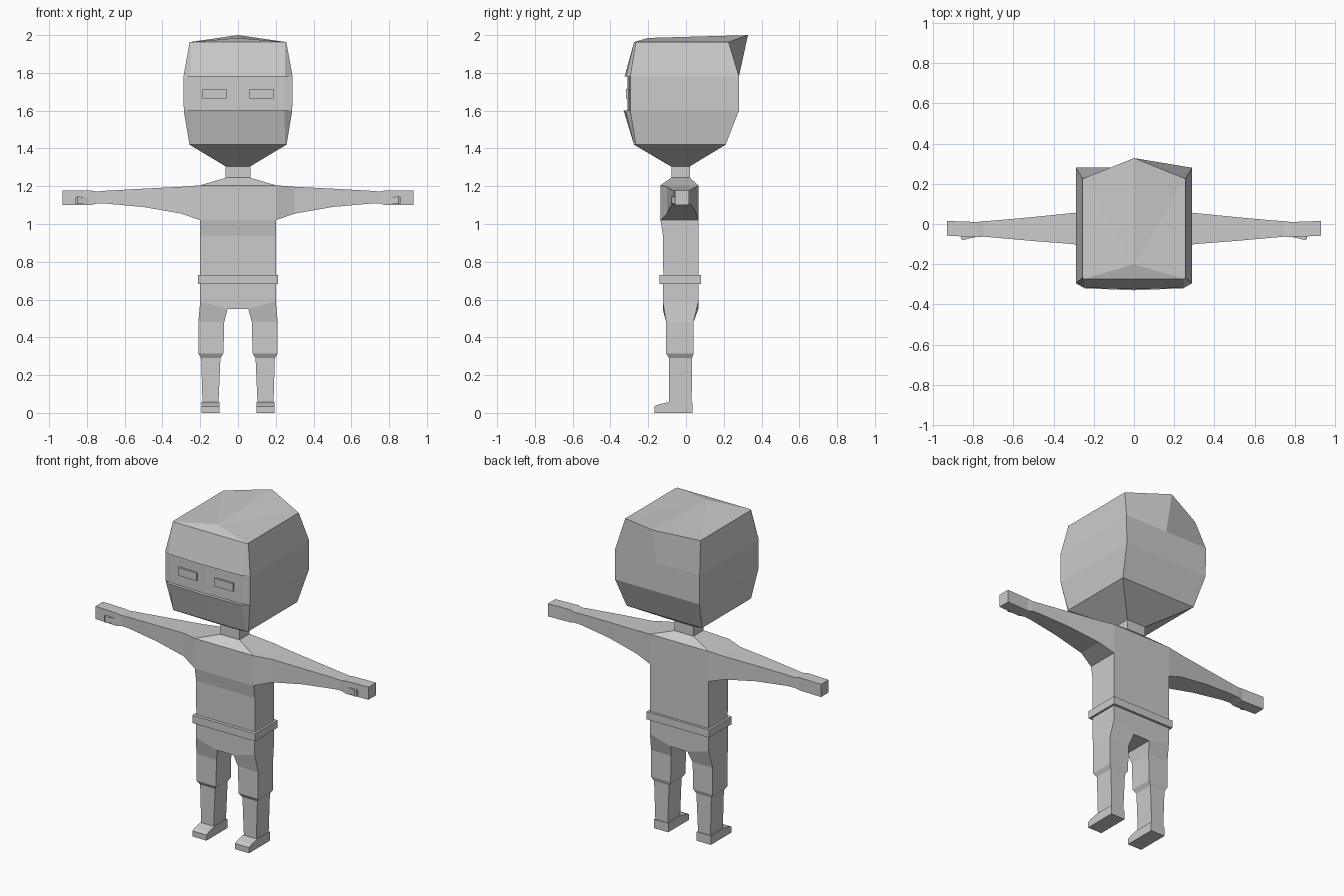
import bpy
import bmesh

default = bpy.data.objects.get("Cube")
if default:
    bpy.data.objects.remove(default)

grey = bpy.data.materials.new("light_grey")
grey.use_nodes = True
colour = (0.6, 0.6, 0.6, 1)
grey.diffuse_color = colour
grey.node_tree.nodes["Principled BSDF"].inputs["Base Color"].default_value = colour


def loft(name, rings, start=True, end=True, apex=None):
    """Skin a list of equal-length rings; an apex closes the end with a fan."""
    bm = bmesh.new()
    loops = [[bm.verts.new(p) for p in ring] for ring in rings]
    count = len(loops[0])
    for low, high in zip(loops, loops[1:]):
        for i in range(count):
            j = (i + 1) % count
            bm.faces.new((low[i], low[j], high[j], high[i]))
    if start:
        bm.faces.new(loops[0][::-1])
    if apex:
        tip = bm.verts.new(apex)
        for i in range(count):
            bm.faces.new((loops[-1][i], loops[-1][(i + 1) % count], tip))
    elif end:
        bm.faces.new(loops[-1])
    bmesh.ops.recalc_face_normals(bm, faces=bm.faces)
    mesh = bpy.data.meshes.new(name)
    bm.to_mesh(mesh)
    bm.free()
    mesh.materials.append(grey)
    obj = bpy.data.objects.new(name, mesh)
    bpy.context.collection.objects.link(obj)
    return obj


def mirror(obj):
    obj.modifiers.new("Mirror", "MIRROR").use_axis = (True, False, False)


def level(x0, x1, y0, y1, z0, z1=None):
    """Horizontal rectangle; z0 at the x0 side and z1 at the x1 side."""
    z1 = z0 if z1 is None else z1
    return [(x0, y0, z0), (x1, y0, z1), (x1, y1, z1), (x0, y1, z0)]


def upright(x, y0, y1, z0, z1):
    return [(x, y0, z0), (x, y1, z0), (x, y1, z1), (x, y0, z1)]


def head_ring(z, front_w, front_y, bow, side_w, side_y, back_y, peak_y, peak_z):
    right = [(front_w, front_y, z), (side_w, side_y, z), (side_w, back_y, z)]
    left = [(-x, y, h) for x, y, h in reversed(right)]
    return [(0, front_y - bow, z)] + right + [(0, peak_y, peak_z)] + left


# Head with recessed face band and a peaked back edge
loft("head", [
    head_ring(1.305, 0.05, -0.08, 0, 0.065, -0.075, 0.02, 0.02, 1.305),
    head_ring(1.42, 0.25, -0.275, 0, 0.257, -0.265, 0.21, 0.21, 1.42),
    head_ring(1.60, 0.245, -0.32, 0.01, 0.287, -0.295, 0.28, 0.28, 1.60),
    head_ring(1.60, 0.245, -0.302, 0.008, 0.287, -0.295, 0.28, 0.28, 1.60),
    head_ring(1.78, 0.245, -0.302, 0.008, 0.289, -0.295, 0.28, 0.28, 1.78),
    head_ring(1.78, 0.25, -0.317, 0.008, 0.289, -0.295, 0.28, 0.28, 1.78),
    head_ring(1.963, 0.25, -0.275, 0, 0.256, -0.265, 0.225, 0.328, 2.0),
], apex=(0, -0.2, 1.985))

# Eyes
eye = loft("eyes", [level(0.06, 0.187, -0.317, -0.295, z) for z in (1.665, 1.715)])
mirror(eye)

# Neck, shoulders and torso
loft("torso", [
    level(-0.2, 0.2, -0.12, 0.065, 0.7),
    level(-0.2, 0.2, -0.122, 0.065, 0.94),
    level(-0.2, 0.2, -0.135, 0.065, 1.02),
    level(-0.2, 0.2, -0.135, 0.065, 1.205),
    level(-0.065, 0.065, -0.078, 0.02, 1.245),
    level(-0.065, 0.065, -0.078, 0.02, 1.31),
], start=False)

# Belt
loft("belt", [level(-0.213, 0.213, -0.14, 0.08, z) for z in (0.683, 0.73)])

# Hips: sloping bottom on each side, flat across the crotch
hip_profile = [(-0.2, 0.7), (-0.2, 0.59), (-0.055, 0.55),
               (0.055, 0.55), (0.2, 0.59), (0.2, 0.7)]
loft("hips", [[(x, y, z) for x, z in hip_profile] for y in (-0.123, 0.065)])

# Legs
leg = loft("legs", [
    level(0.055, 0.2, -0.123, 0.065, 0.55, 0.59),
    level(0.073, 0.21, -0.105, 0.04, 0.48),
    level(0.077, 0.21, -0.105, 0.04, 0.315),
    level(0.093, 0.195, -0.09, 0.032, 0.29),
    level(0.103, 0.188, -0.09, 0.03, 0.055),
], start=False)
mirror(leg)

# Feet
foot_profile = [(-0.168, 0), (0.034, 0), (0.034, 0.055), (-0.09, 0.057),
                (-0.145, 0.045), (-0.168, 0.035)]
foot = loft("feet", [[(x, y, z) for y, z in foot_profile] for x in (0.097, 0.193)])
mirror(foot)

# Arms and hands
arm = loft("arms", [
    upright(0.2, -0.135, 0.065, 1.02, 1.205),
    upright(0.3, -0.1, 0.055, 1.055, 1.197),
    upright(0.5, -0.085, 0.035, 1.09, 1.187),
    upright(0.7, -0.067, 0.017, 1.108, 1.176),
    upright(0.75, -0.063, 0.014, 1.108, 1.172),
    upright(0.78, -0.066, 0.01, 1.1, 1.178),
    upright(0.93, -0.058, 0.015, 1.1, 1.178),
], start=False)
mirror(arm)

# Thumbs
thumb = loft("thumbs", [
    upright(0.78, -0.063, -0.05, 1.112, 1.142),
    upright(0.85, -0.08, -0.055, 1.107, 1.145),
    upright(0.86, -0.075, -0.055, 1.108, 1.143),
])
mirror(thumb)
